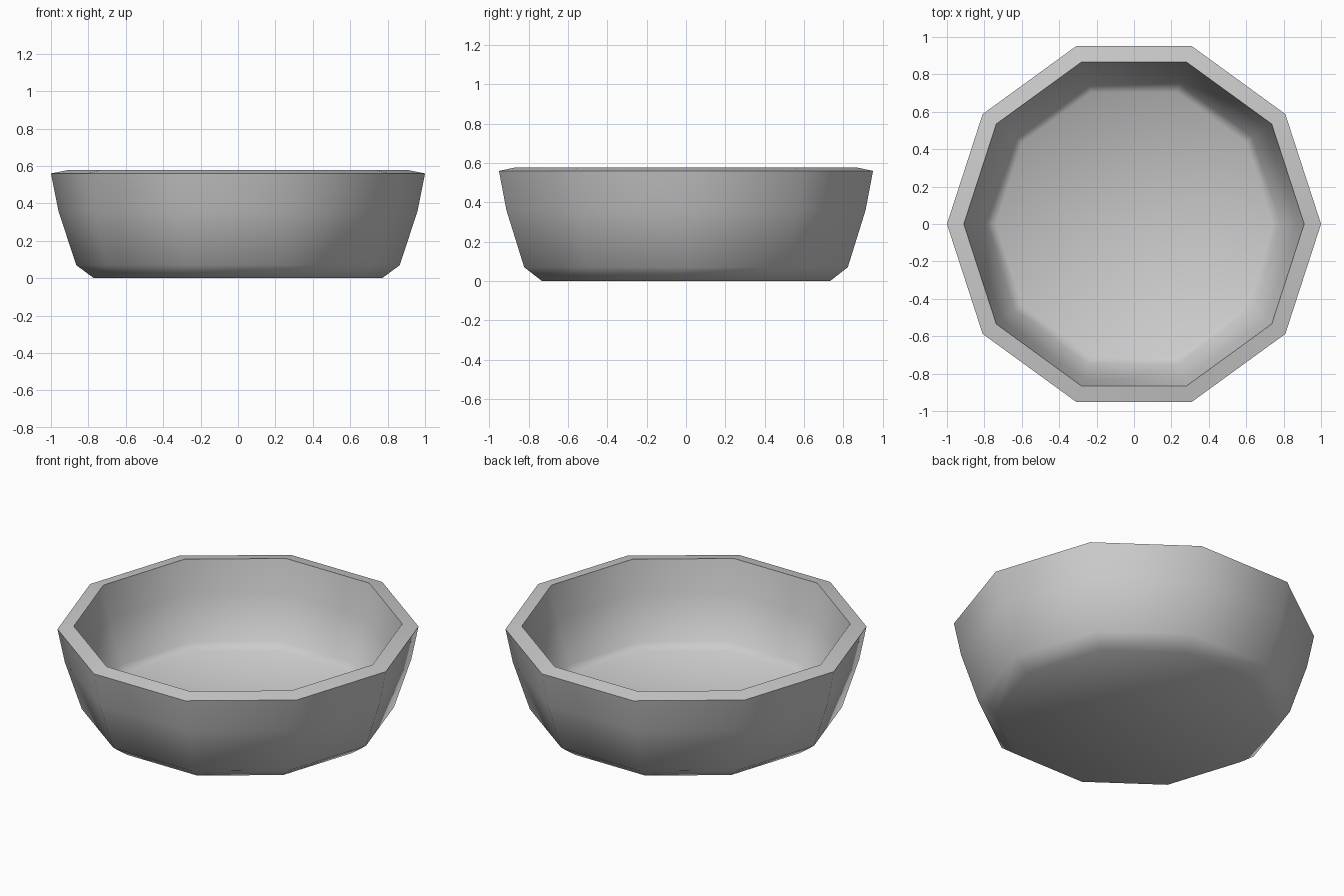
import bpy, bmesh
from math import cos, sin, tau, radians

if "Cube" in bpy.data.objects:
    bpy.data.objects.remove(bpy.data.objects["Cube"])

SIDES = 10
# Radius and height, from the outer base up over the rim to the inner floor
PROFILE = [(0.77, 0), (0.865, 0.07), (0.96, 0.36), (1.0, 0.56),
           (0.91, 0.578), (0.871, 0.383), (0.787, 0.127), (0.74, 0.092)]

# Bowl: ten-sided rings joined by quads, capped underneath and on the inner floor
bm = bmesh.new()
rings = [[bm.verts.new((r * cos(tau * i / SIDES), r * sin(tau * i / SIDES), z))
          for i in range(SIDES)] for r, z in PROFILE]
for a, b in zip(rings, rings[1:]):
    for i in range(SIDES):
        j = (i + 1) % SIDES
        bm.faces.new((a[i], a[j], b[j], b[i]))
bm.faces.new(rings[0][::-1])
bm.faces.new(rings[-1])
bmesh.ops.recalc_face_normals(bm, faces=bm.faces[:])

mesh = bpy.data.meshes.new("bowl")
bm.to_mesh(mesh)
bm.free()
bowl = bpy.data.objects.new("bowl", mesh)
bpy.context.collection.objects.link(bowl)

# Smooth walls with a crisp rim
bpy.context.view_layer.objects.active = bowl
bowl.select_set(True)
bpy.ops.object.shade_smooth_by_angle(angle=radians(60))
